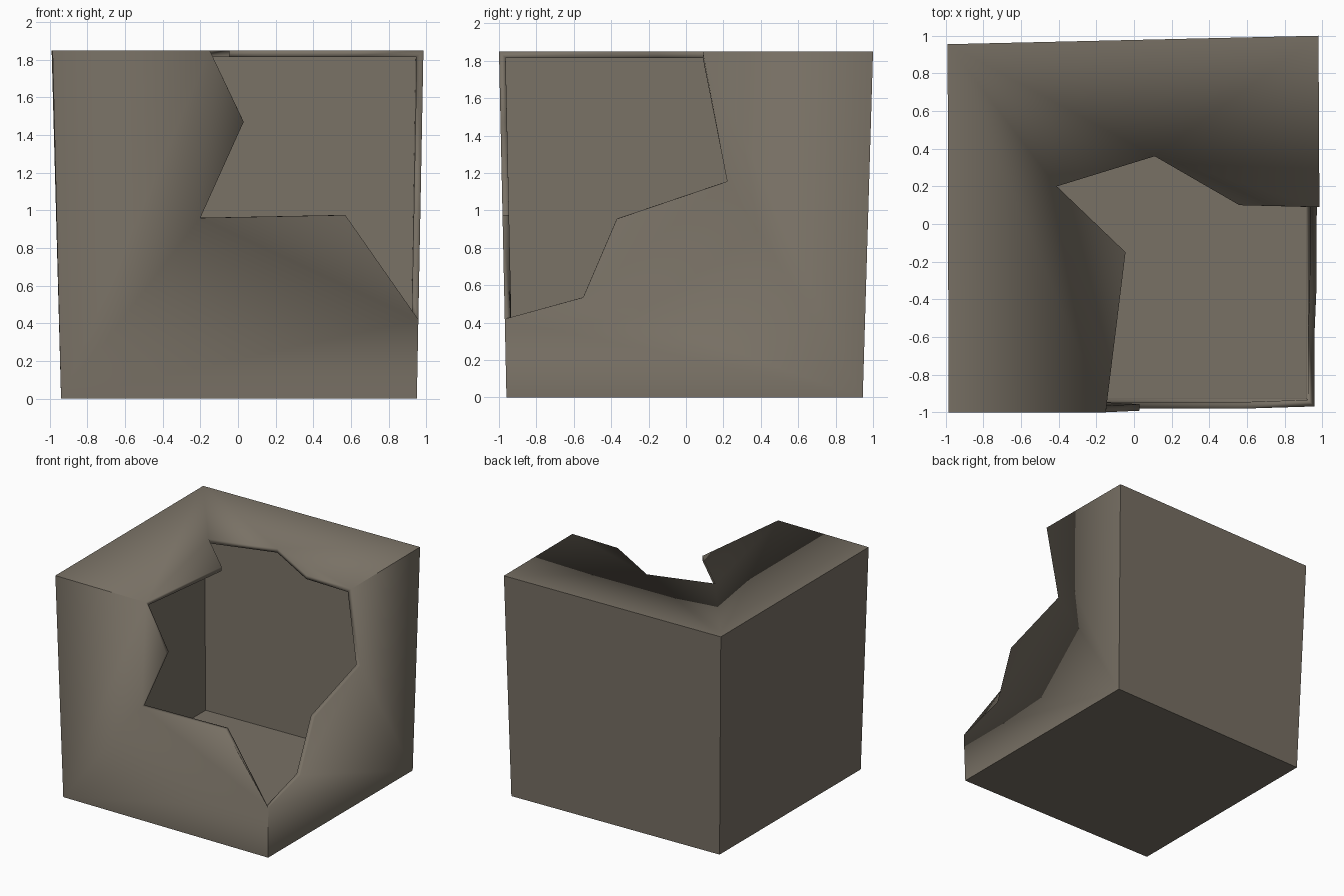
import bpy, bmesh

# Clear only the default cube
if "Cube" in bpy.data.objects:
    bpy.data.objects.remove(bpy.data.objects["Cube"], do_unlink=True)

TOP = 1.85


def make_material(name, rgb):
    mat = bpy.data.materials.new(name)
    mat.use_nodes = True
    color = (*rgb, 1.0)
    mat.diffuse_color = color
    mat.node_tree.nodes["Principled BSDF"].inputs["Base Color"].default_value = color
    return mat


def front_y(z):
    return -0.96 - 0.04 * z / TOP


def right_x(z):
    return 0.95 + 0.035 * z / TOP


# Broken edge across the front, right and top walls
front_break = [(x, front_y(z), z) for x, z in [(0.03, 1.47), (-0.2, 0.96), (0.57, 0.975)]]
right_break = [(right_x(z), y, z) for y, z in [(-0.55, 0.535), (-0.37, 0.955), (0.22, 1.155)]]
top_break = [(x, y, TOP) for x, y in [(0.56, 0.1), (0.11, 0.36), (-0.41, 0.2), (-0.045, -0.15)]]

bm = bmesh.new()


def verts(points):
    return [bm.verts.new(p) for p in points]


# Shell corners: front left, front right, back right, back left
b_fl, b_fr, b_br, b_bl = verts([(-0.94, -0.96, 0), (0.95, -0.96, 0), (0.95, 0.945, 0), (-0.94, 0.9, 0)])
t_fl, t_br, t_bl = verts([(-0.985, -1.0, TOP), (0.98, 1.0, TOP), (-0.99, 0.955, TOP)])

# Points where the break crosses the box edges
front_top, front_right, right_top = verts([
    (-0.15, front_y(TOP), TOP), (right_x(0.42), front_y(0.42), 0.42), (right_x(TOP), 0.09, TOP)])
fb, rb, tb = verts(front_break), verts(right_break), verts(top_break)

# Walls, floor and lid
for loop in (
    [b_fl, b_fr, front_right, *reversed(fb), front_top, t_fl],
    [b_fr, b_br, t_br, right_top, *reversed(rb), front_right],
    [t_fl, front_top, *reversed(tb), right_top, t_br, t_bl],
    [b_br, b_bl, t_bl, t_br],
    [b_bl, b_fl, t_fl, t_bl],
    [b_bl, b_br, b_fr, b_fl],
):
    bm.faces.new(loop).smooth = True

# Box edges stay crisp, the broken edge blends softly
for edge in bm.edges:
    edge.smooth = len(edge.link_faces) < 2

mesh = bpy.data.meshes.new("broken_box")
bm.to_mesh(mesh)
bm.free()
mesh.materials.append(make_material("dull brown grey", (0.19, 0.165, 0.13)))
box = bpy.data.objects.new("broken_box", mesh)
bpy.context.collection.objects.link(box)

# Wall thickness, grown inward
shell = box.modifiers.new("wall_thickness", 'SOLIDIFY')
shell.thickness = 0.035
shell.offset = -1
shell.use_even_offset = True
shell.use_quality_normals = True
